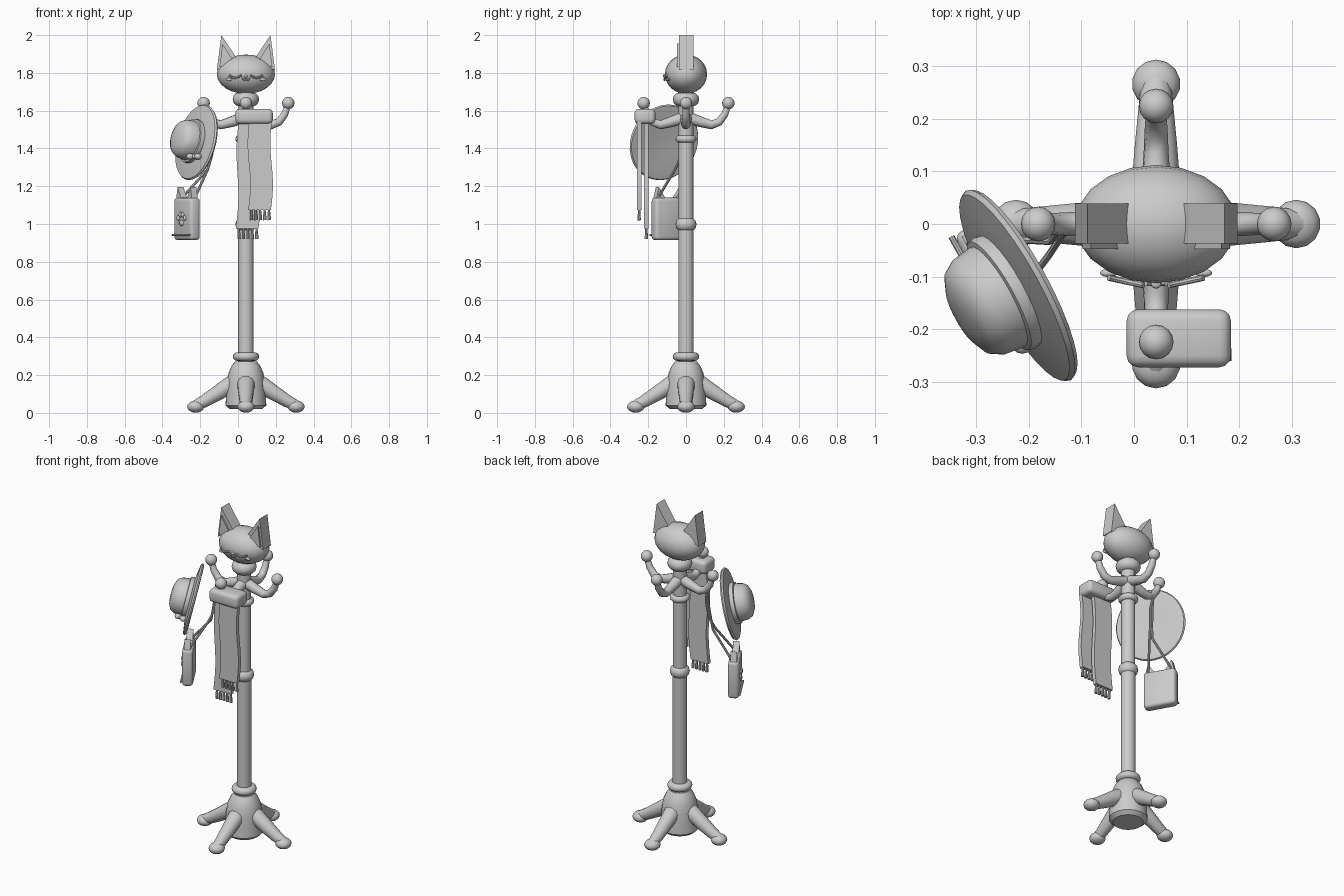
import bpy, bmesh, math
from mathutils import Vector, Matrix

if "Cube" in bpy.data.objects:
    bpy.data.objects.remove(bpy.data.objects["Cube"])

CX = 0.042                      # pole axis
mat = bpy.data.materials.new("light_grey")
mat.diffuse_color = (0.6, 0.6, 0.6, 1)
mat.use_nodes = True
mat.node_tree.nodes["Principled BSDF"].inputs["Base Color"].default_value = mat.diffuse_color


def finish(bm, name, world=None, smooth=True):
    bmesh.ops.recalc_face_normals(bm, faces=bm.faces)
    me = bpy.data.meshes.new(name)
    bm.to_mesh(me)
    bm.free()
    ob = bpy.data.objects.new(name, me)
    bpy.context.collection.objects.link(ob)
    me.materials.append(mat)
    if world is not None:
        ob.matrix_world = world
    if smooth:
        bpy.ops.object.select_all(action='DESELECT')
        ob.select_set(True)
        bpy.context.view_layer.objects.active = ob
        bpy.ops.object.shade_smooth_by_angle(angle=math.radians(40))
    return ob


def ball(name, loc, r, seg=16, rot=None):
    r = (r, r, r) if isinstance(r, (int, float)) else r
    bm = bmesh.new()
    bmesh.ops.create_uvsphere(bm, u_segments=seg, v_segments=seg * 5 // 8, radius=1)
    m = Matrix.Translation(loc) @ (rot or Matrix()) @ Matrix.Diagonal((*r, 1))
    bm.transform(m)
    return finish(bm, name)


def lathe(name, profile, world=None, n=20):
    """Revolve (radius, z) points, capping both ends."""
    bm = bmesh.new()
    rings = [[bm.verts.new((r * math.cos(2 * math.pi * i / n), r * math.sin(2 * math.pi * i / n), z))
              for i in range(n)] for r, z in profile]
    for a, b in zip(rings, rings[1:]):
        for i in range(n):
            bm.faces.new((a[i], a[(i + 1) % n], b[(i + 1) % n], b[i]))
    bm.faces.new(rings[0])
    bm.faces.new(rings[-1])
    return finish(bm, name, world or Matrix.Translation((CX, 0, 0)))


def tube(name, pts, radii, n=10):
    """Tapered tube along a path."""
    pts = [Vector(p) for p in pts]
    if isinstance(radii, float):
        radii = [radii] * len(pts)
    bm, rings, side = bmesh.new(), [], None
    for k, p in enumerate(pts):
        t = (pts[min(k + 1, len(pts) - 1)] - pts[max(k - 1, 0)]).normalized()
        if side is None:
            side = t.orthogonal()
        side = (side - t * side.dot(t)).normalized()
        up = t.cross(side)
        rings.append([bm.verts.new(p + radii[k] * (side * math.cos(2 * math.pi * i / n) + up * math.sin(2 * math.pi * i / n)))
                      for i in range(n)])
    for a, b in zip(rings, rings[1:]):
        for i in range(n):
            bm.faces.new((a[i], a[(i + 1) % n], b[(i + 1) % n], b[i]))
    bm.faces.new(rings[0])
    bm.faces.new(rings[-1])
    return finish(bm, name)


def prism(name, pts, y0, y1, world=None):
    """Extrude an x-z outline from y0 to y1."""
    bm = bmesh.new()
    a = [bm.verts.new((x, y0, z)) for x, z in pts]
    b = [bm.verts.new((x, y1, z)) for x, z in pts]
    bm.faces.new(a)
    bm.faces.new(b)
    for i in range(len(a)):
        j = (i + 1) % len(a)
        bm.faces.new((a[i], a[j], b[j], b[i]))
    return finish(bm, name, world, False)


def rounded_box(name, size, bevel, world):
    bm = bmesh.new()
    bmesh.ops.create_cube(bm, size=1)
    bm.transform(Matrix.Diagonal((*size, 1)))
    bmesh.ops.bevel(bm, geom=bm.edges[:], offset=bevel, segments=3, profile=0.5, affect='EDGES')
    return finish(bm, name, world)


def ring(name, z, r, h):
    lathe(name, [(r - h / 2 + h / 2 * math.cos(a), z + h / 2 * math.sin(a))
                 for a in [math.radians(d) for d in range(-90, 91, 30)]])


# Pole, collars and base
lathe("pole", [(0.041, 0.2), (0.041, 1.0), (0.039, 1.0), (0.039, 1.72)])
ring("base_collar", 0.298, 0.07, 0.045)
ring("middle_collar", 0.998, 0.056, 0.075)
ring("upper_collar", 1.45, 0.056, 0.04)
ring("neck_collar", 1.66, 0.07, 0.075)
lathe("base_hub", [(0.085, 0.02), (0.108, 0.04), (0.105, 0.1), (0.1, 0.16), (0.093, 0.21), (0.075, 0.25), (0.058, 0.272)])

# Four legs with feet and four hooks with knobs
for i, side in enumerate(("right", "back", "left", "front")):
    a = i * math.pi / 2

    def at(r, z):
        return (CX + r * math.cos(a), r * math.sin(a), z)
    tube("leg_" + side, [at(0.03, 0.17), at(0.08, 0.15), at(0.15, 0.105), at(0.22, 0.062), at(0.272, 0.036)],
         [0.05, 0.047, 0.041, 0.034, 0.028], 12)
    ball("foot_" + side, at(0.266, 0.033), (0.046, 0.046, 0.032), 14)
    tube("hook_" + side, [at(0.02, 1.56), at(0.08, 1.54), at(0.135, 1.525), at(0.175, 1.54), at(0.205, 1.58), at(0.223, 1.63)],
         [0.032, 0.028, 0.024, 0.022, 0.02, 0.016])
    ball("knob_" + side, at(0.224, 1.64), 0.033)

# Cat head, ears and sleepy face
ball("head", (CX, 0, 1.793), (0.154, 0.112, 0.104), 20)
for s, side in ((-1, "left"), (1, "right")):
    def fx(d):
        return CX + s * d
    prism("ear_" + side, [(fx(0.13), 2.0), (fx(0.154), 1.815), (fx(0.04), 1.865)], -0.037, 0.039)
    prism("inner_ear_" + side, [(fx(0.124), 1.955), (fx(0.14), 1.83), (fx(0.065), 1.86)], -0.047, -0.03)
    eye = []
    for k in range(7):
        d = 0.024 + 0.066 * k / 6
        eye.append((fx(d), -0.116 + 0.014 * k / 6, 1.788 - 0.014 * math.sin(math.pi * k / 6)))
    tube("eye_" + side, eye, 0.006, 8)
    ball("cheek_" + side, (fx(0.09), -0.093, 1.765), (0.017, 0.008, 0.009), 12)
    tube("mouth_" + side, [(fx(0.02 * k / 4), -0.113, 1.773 - 0.012 * math.sin(math.pi * k / 4)) for k in range(5)], 0.005, 8)
ball("nose", (CX, -0.114, 1.782), (0.01, 0.009, 0.007), 12)

# Scarf: folded top, two hanging ends and tassels
rounded_box("scarf_fold", (0.198, 0.11, 0.08), 0.022, Matrix.Translation((0.085, -0.217, 1.57)))
for name, xt, xb, zb, y in (("front", 0.122, 0.114, 1.075, -0.248), ("back", 0.066, 0.048, 0.975, -0.21)):
    left, right = [], []
    for k in range(13):
        t = k / 12
        x = xt + (xb - xt) * t - 0.009 * math.sin(2 * math.pi * t)
        z = 1.56 + (zb - 1.56) * t
        left.append((x - 0.06, z))
        right.append((x + 0.06, z))
    bm = bmesh.new()
    rows = [[bm.verts.new((x, y + d, z)) for (x, z), d in ((l, -.012), (r, -.012), (r, .012), (l, .012))]
            for l, r in zip(left, right)]
    for p, q in zip(rows, rows[1:]):
        for i in range(4):
            bm.faces.new((p[i], p[(i + 1) % 4], q[(i + 1) % 4], q[i]))
    bm.faces.new(rows[0])
    bm.faces.new(rows[-1])
    finish(bm, "scarf_end_" + name)
    for i in range(5):
        x = xb - 0.045 + 0.0235 * i
        tube(f"tassel_{name}_{i}", [(x, y, zb + 0.01), (x + 0.002, y, zb - 0.03), (x + 0.003, y, zb - 0.055)],
             [0.005, 0.008, 0.009], 8)

# Hat hung on the left hook, crown pointing outward
n = Vector((-0.85, -0.47, 0.23)).normalized()
hat = Matrix.Translation((-0.222, -0.118, 1.433)) @ n.to_track_quat('Z', 'Y').to_matrix().to_4x4()
lathe("hat_brim", [(0.09, -0.006), (0.17, -0.014), (0.2, -0.012), (0.206, -0.003), (0.2, 0.006), (0.16, 0.012), (0.1, 0.02)], hat, 32)
lathe("hat_crown", [(0.108, 0.0), (0.107, 0.05), (0.102, 0.085), (0.088, 0.108), (0.06, 0.122), (0.025, 0.127)], hat, 28)
lathe("hat_band", [(0.105, 0.012), (0.118, 0.016), (0.12, 0.028), (0.117, 0.04), (0.105, 0.043)], hat, 28)
for i, p in enumerate(((-0.253, -0.215, 1.357), (-0.212, -0.225, 1.357))):
    ball(f"hat_bow_{i}", p, (0.022, 0.022, 0.016), 12)
ball("hat_bow_knot", (-0.232, -0.222, 1.357), 0.013, 12)

# Cat handbag: local x = width, -y = outward face
bag = Matrix.Translation((-0.27, -0.09, 1.027)) @ Matrix.Rotation(math.radians(-61), 4, 'Z')
rounded_box("bag_body", (0.19, 0.062, 0.225), 0.018, bag)
for s, side in ((-1, "left"), (1, "right")):
    prism("bag_ear_" + side, [(s * 0.09, 0.09), (s * 0.07, 0.168), (s * 0.025, 0.1)], -0.018, 0.018, bag)
    tube("bag_strap_" + side, [(-0.142, 0.0, 1.55), (-0.135 + s * 0.007, -0.012, 1.46), (-0.145 + s * 0.006, -0.025, 1.36),
                               (-0.16, -0.045 - s * 0.012, 1.29), bag @ Vector((s * 0.075, 0, 0.1))], 0.007, 8)
rot = bag.to_3x3().to_4x4()
ball("paw_pad", bag @ Vector((0, -0.033, -0.022)), (0.022, 0.008, 0.016), 12, rot)
for x, z in ((-0.036, 0.004), (-0.013, 0.022), (0.013, 0.022), (0.036, 0.004)):
    ball("paw_toe", bag @ Vector((x, -0.033, z)), (0.01, 0.009, 0.014), 12, rot)
tube("bag_trim", [bag @ Vector((x, -0.035, -0.085)) for x in (-0.095, 0.095)], 0.006, 8)
